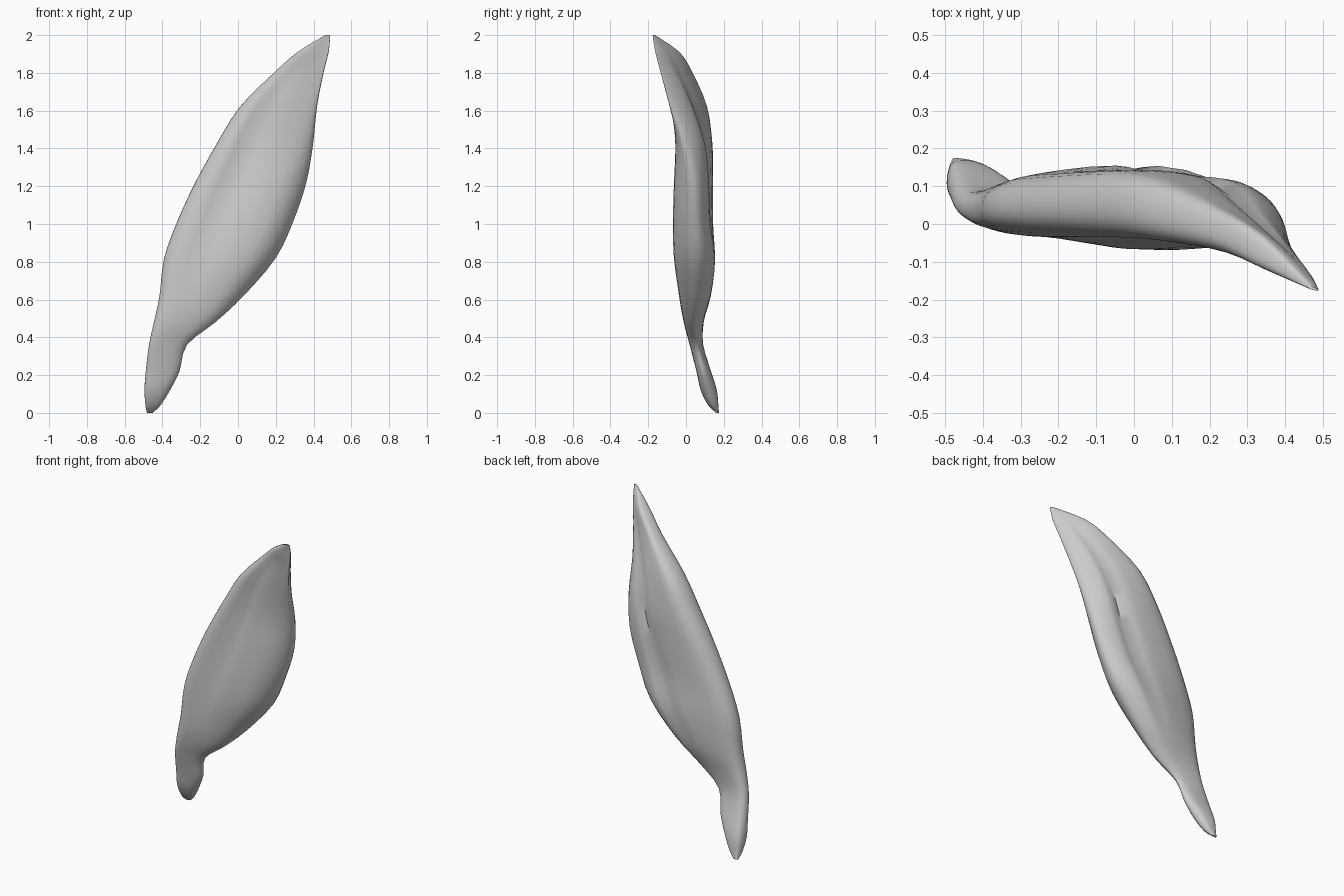
import bpy, bmesh, math

# Cross-sections: z, left x, right x, y of left edge, front (2), right edge, back (2, right then left)
SECTIONS = [
    (0.00, -0.482, -0.452, 0.165, 0.162, 0.162, 0.168, 0.173, 0.174),
    (0.04, -0.490, -0.41, 0.140, 0.120, 0.122, 0.142, 0.168, 0.168),
    (0.12, -0.495, -0.36, 0.115, 0.080, 0.085, 0.115, 0.155, 0.160),
    (0.22, -0.488, -0.31, 0.090, 0.058, 0.060, 0.090, 0.125, 0.130),
    (0.36, -0.471, -0.27, 0.055, 0.022, 0.025, 0.055, 0.082, 0.090),
    (0.48, -0.445, -0.12, 0.045, -0.005, -0.008, 0.035, 0.085, 0.090),
    (0.62, -0.415, 0.03, 0.045, -0.020, -0.032, 0.050, 0.130, 0.110),
    (0.82, -0.390, 0.20, 0.050, -0.028, -0.060, 0.060, 0.156, 0.126),
    (1.02, -0.318, 0.295, 0.050, -0.033, -0.065, 0.050, 0.132, 0.132),
    (1.22, -0.225, 0.362, 0.052, -0.034, -0.060, 0.040, 0.125, 0.137),
    (1.42, -0.115, 0.397, 0.052, -0.035, -0.055, -0.005, 0.105, 0.138),
    (1.62, 0.010, 0.418, 0.040, -0.042, -0.078, -0.075, 0.040, 0.112),
    (1.80, 0.190, 0.453, -0.010, -0.068, -0.115, -0.130, -0.045, 0.035),
    (1.91, 0.315, 0.480, -0.070, -0.115, -0.150, -0.160, -0.105, -0.035),
    (2.00, 0.462, 0.488, -0.165, -0.172, -0.176, -0.176, -0.170, -0.164),
]
PER_SEGMENT = 6
STEPS = 3


def spline(a, b, c, d, t):
    """Smooth curve through b and c, applied per component."""
    return [0.5 * (2*q + (r-p)*t + (2*p-5*q+4*r-s)*t*t + (3*q-p-3*r+s)*t**3)
            for p, q, r, s in zip(a, b, c, d)]


def refine(rows):
    out = []
    n = len(rows)
    for i in range(n - 1):
        quad = [rows[min(max(i + k, 0), n - 1)] for k in (-1, 0, 1, 2)]
        out += [spline(*quad, j / STEPS) for j in range(STEPS)]
    return out + [rows[-1]]


def fade(z, lo, hi):
    """Rises from 0 to 1 and back between two heights."""
    return math.sin(math.pi * min(max((z - lo) / (hi - lo), 0), 1))


def outline(row):
    z, xl, xr, yl, f1, f2, yr, b2, b1 = row
    w = xr - xl
    pts = [(xl, yl), (xl + .13*w, f1), (xl + .77*w, f2),
           (xr, yr), (xl + .77*w, b2), (xl + .17*w, b1)]
    # Back groove where the tendon sheet meets the belly, and a front hollow
    back = 0.03 * fade(z, .55, 1.95)
    front = 0.035 * fade(z, .6, 1.85)
    ring = []
    for i in range(6):
        quad = [pts[(i + k) % 6] for k in (-1, 0, 1, 2)]
        for j in range(PER_SEGMENT):
            t = j / PER_SEGMENT
            x, y = spline(*quad, t)
            y -= back * math.exp(-((i + t - 4.17) / 0.12) ** 2)
            y += front * math.exp(-((i + t - 1.35) / 0.16) ** 2)
            ring.append((x, y, z))
    return ring


# Muscle belly with tapered tendon ends
bm = bmesh.new()
rings = [[bm.verts.new(p) for p in outline(r)] for r in refine(SECTIONS)]
for lo, hi in zip(rings, rings[1:]):
    for k in range(len(lo)):
        m = (k + 1) % len(lo)
        bm.faces.new((lo[k], lo[m], hi[m], hi[k]))
bm.faces.new(rings[0][::-1])
bm.faces.new(rings[-1])
bmesh.ops.recalc_face_normals(bm, faces=bm.faces)
mesh = bpy.data.meshes.new("muscle_belly")
bm.to_mesh(mesh)
bm.free()
belly = bpy.data.objects.new("muscle_belly", mesh)
bpy.context.collection.objects.link(belly)
bpy.context.view_layer.objects.active = belly
belly.select_set(True)
bpy.ops.object.shade_smooth_by_angle(angle=math.radians(50))
